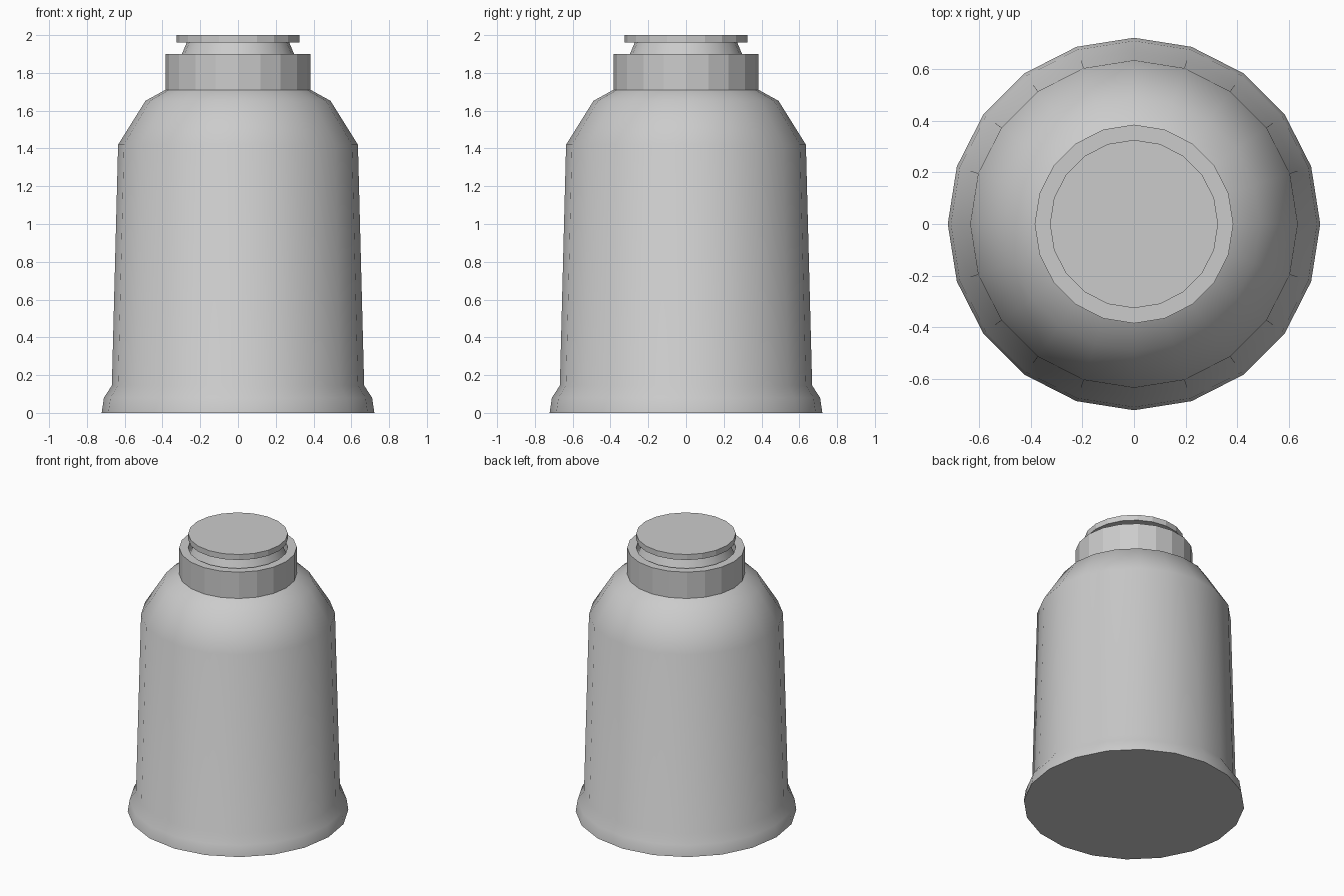
import bpy
import bmesh
from math import cos, sin, tau

if "Cube" in bpy.data.objects:
    bpy.data.objects.remove(bpy.data.objects["Cube"])

SIDES = 20


def lathe(name, profile, smooth=False, cap_bottom=False, cap_top=False):
    """Revolve an (r, z) profile, listed bottom to top on its outside, around z."""
    bm = bmesh.new()
    rings = [[bm.verts.new((r * cos(tau * i / SIDES), r * sin(tau * i / SIDES), z))
              for i in range(SIDES)] for r, z in profile]
    for low, high in zip(rings, rings[1:]):
        for i in range(SIDES):
            j = (i + 1) % SIDES
            face = bm.faces.new((low[i], low[j], high[j], high[i]))
            face.smooth = smooth
    if cap_bottom:
        bm.faces.new(rings[0][::-1])
    if cap_top:
        bm.faces.new(rings[-1])
    # keep the rims of flat end caps crisp
    for edge in bm.edges:
        if any(len(f.verts) == SIDES for f in edge.link_faces):
            edge.smooth = False
    mesh = bpy.data.meshes.new(name)
    bm.to_mesh(mesh)
    bm.free()
    obj = bpy.data.objects.new(name, mesh)
    bpy.context.collection.objects.link(obj)
    return obj


# Tapered body with flared foot and rounded shoulder
lathe("body", [(0.722, 0), (0.71, 0.08), (0.668, 0.145), (0.635, 1.42),
               (0.49, 1.652), (0.385, 1.71)], smooth=True, cap_bottom=True)

# Faceted collar with a shallow recess around the neck
lathe("collar", [(0.385, 1.71), (0.385, 1.90), (0.326, 1.90), (0.326, 1.83)])

# Neck narrowing up to the lid
lathe("neck", [(0.326, 1.83), (0.272, 1.96)], smooth=True)

# Overhanging flat lid
lathe("lid", [(0.272, 1.96), (0.326, 1.96), (0.326, 2.0)], cap_top=True)
